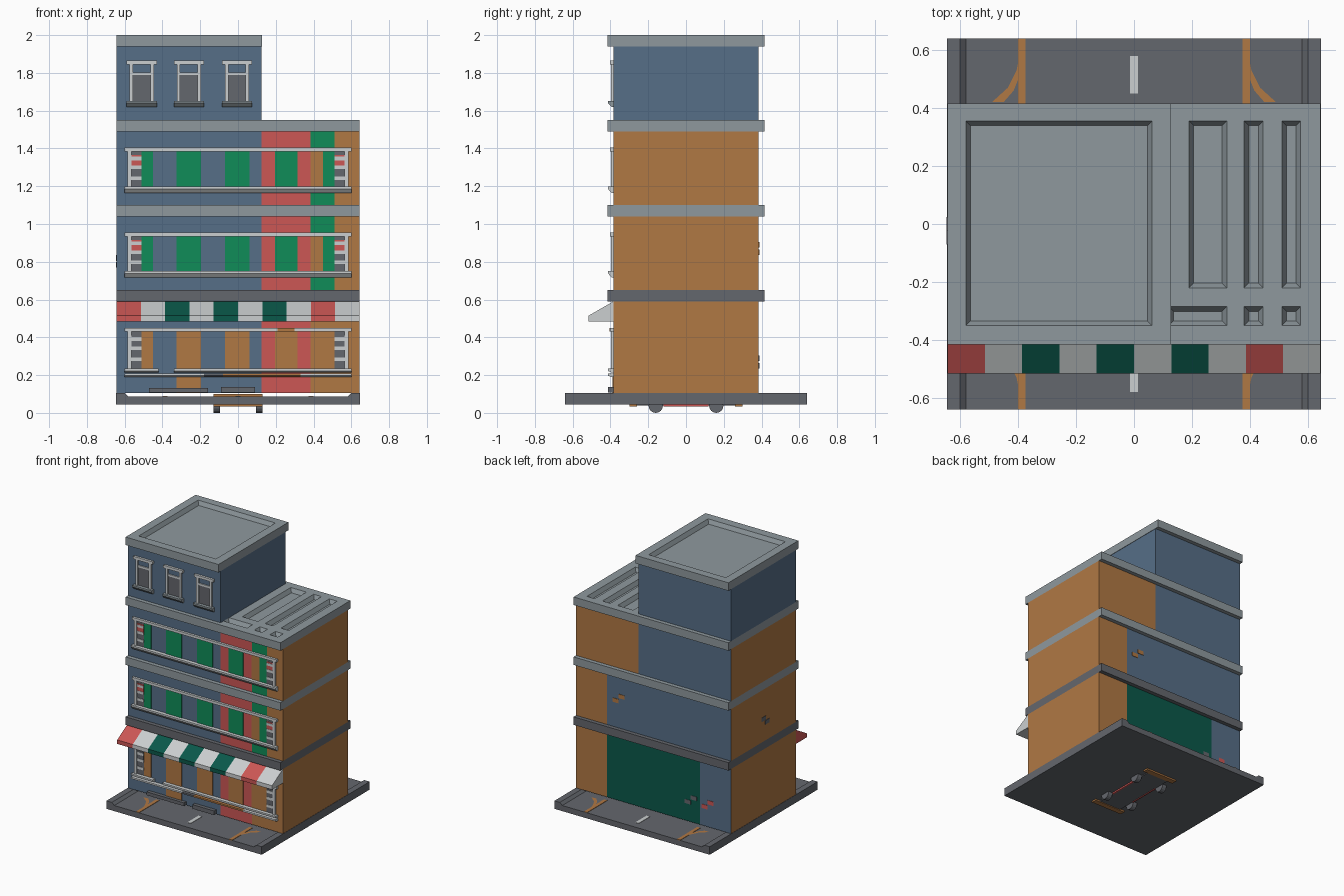
import bpy, bmesh, math
from mathutils import Vector

if "Cube" in bpy.data.objects:
    bpy.data.objects.remove(bpy.data.objects["Cube"], do_unlink=True)


def material(name, rgb):
    m = bpy.data.materials.new(name)
    m.use_nodes = True
    lin = [((c / 255 + 0.055) / 1.055) ** 2.4 for c in rgb] + [1.0]
    m.diffuse_color = lin
    m.node_tree.nodes["Principled BSDF"].inputs["Base Color"].default_value = lin
    return m


MATS = {n: material(n, c) for n, c in {
    "blue": (86, 110, 135), "orange": (176, 120, 68), "red": (204, 87, 85),
    "green": (16, 140, 88), "dark_green": (10, 88, 74), "white": (203, 207, 208),
    "light_grey": (143, 153, 158), "dark_grey": (100, 103, 109)}.items()}
NAMES = list(MATS)
W, D = 0.643, 0.385          # half width and half depth of the building


def finish(name, bm, *mats):
    bmesh.ops.recalc_face_normals(bm, faces=bm.faces)
    me = bpy.data.meshes.new(name)
    bm.to_mesh(me)
    bm.free()
    for m in mats:
        me.materials.append(MATS[m])
    ob = bpy.data.objects.new(name, me)
    bpy.context.scene.collection.objects.link(ob)
    return ob


def box_mesh(x, y, z):
    bm = bmesh.new()
    bmesh.ops.create_cube(bm, size=1)
    for v in bm.verts:
        v.co = Vector([(a + b) / 2 + c * (b - a) for (a, b), c in zip((x, y, z), v.co)])
    return bm


def box(name, x, y, z, mat):
    return finish(name, box_mesh(x, y, z), mat)


def prism(name, pts, x, mat):
    """Extrude a (y, z) profile along x."""
    bm = bmesh.new()
    f = bm.faces.new([bm.verts.new((x[0], *p)) for p in pts])
    ext = bmesh.ops.extrude_face_region(bm, geom=[f])["geom"]
    bmesh.ops.translate(bm, vec=(x[1] - x[0], 0, 0),
                        verts=[v for v in ext if isinstance(v, bmesh.types.BMVert)])
    return finish(name, bm, mat)


def cut(bm, axis, values):
    for c in values:
        co, no = Vector(), Vector()
        co[axis], no[axis] = c, 1
        bmesh.ops.bisect_plane(bm, geom=bm.verts[:] + bm.edges[:] + bm.faces[:],
                               plane_co=co, plane_no=no)


def pick(bands, x):
    """Colour of the first band whose right limit lies beyond x."""
    return next(m for limit, m in bands if x < limit)


def storey(name, z, front, back, side):
    bm = box_mesh((-W, W), (-D, D), z)
    cut(bm, 0, sorted({b[0] for b in front + back if b[0] < W}))
    bm.normal_update()
    for f in bm.faces:
        x = f.calc_center_median().x
        m = side
        if f.normal.y < -0.5:
            m = pick(front, x)
        elif f.normal.y > 0.5:
            m = pick(back, x)
        f.material_index = NAMES.index(m)
    finish(name, bm, *NAMES)


def roof(name, x, z, recesses):
    bm = box_mesh(x, (-0.415, 0.415), z)
    cut(bm, 0, sorted({v for r in recesses for v in r[:2]}))
    cut(bm, 1, sorted({v for r in recesses for v in r[2:]}))
    bm.normal_update()
    for x0, x1, y0, y1 in recesses:
        region = [f for f in bm.faces if f.normal.z > 0.9
                  and x0 < f.calc_center_median().x < x1
                  and y0 < f.calc_center_median().y < y1
                  and f.calc_center_median().z > z[1] - 0.001]
        bmesh.ops.inset_region(bm, faces=region, thickness=0.016, depth=-0.03,
                               use_even_offset=True)
    finish(name, bm, "light_grey")


# Ground slab with raised kerbs
bm = bmesh.new()
half = [(0.645, 0.045), (0.645, 0.105), (0.6, 0.105), (0.58, 0.087)]
outline = half + [(-x, z) for x, z in reversed(half)]
f = bm.faces.new([bm.verts.new((x, -0.64, z)) for x, z in outline])
ext = bmesh.ops.extrude_face_region(bm, geom=[f])["geom"]
bmesh.ops.translate(bm, vec=(0, 1.28, 0),
                    verts=[v for v in ext if isinstance(v, bmesh.types.BMVert)])
finish("ground_slab", bm, "dark_grey")

# Road markings
ROAD = (0.085, 0.09)
for sy in (-1, 1):
    box("road_dash", (-0.014, 0.014), sorted((sy * 0.45, sy * 0.58)), ROAD, "white")
    for sx in (-1, 1):
        box("lane_line", sorted((sx * 0.374, sx * 0.4)), sorted((sy * 0.4, sy * 0.64)),
            ROAD, "orange")
        bm = bmesh.new()
        arc = [(0.39, 0.6), (0.405, 0.53), (0.435, 0.47), (0.49, 0.42),
               (0.45, 0.42), (0.415, 0.46), (0.395, 0.51)]
        bm.faces.new([bm.verts.new((sx * x, sy * y, ROAD[1])) for x, y in arc])
        ob = finish("lane_curve", bm, "orange")
        if ob.data.polygons[0].normal.z < 0:
            ob.data.flip_normals()

# Vehicle below the floor
box("vehicle_chassis", (-0.09, 0.09), (-0.26, 0.26), (0.038, 0.1), "dark_grey")
for s in (-1, 1):
    box("vehicle_bumper", (-0.13, 0.13), sorted((s * 0.26, s * 0.3)), (0.033, 0.1), "orange")
    box("vehicle_sill", sorted((s * 0.085, s * 0.095)), (-0.12, 0.12), (0.034, 0.06), "red")
    for y in (-0.16, 0.16):
        bm = bmesh.new()
        bmesh.ops.create_cone(bm, cap_ends=True, segments=16, radius1=0.038,
                              radius2=0.038, depth=0.035)
        for v in bm.verts:
            v.co = Vector((v.co.z + s * 0.112, v.co.x + y, v.co.y + 0.038))
        finish("vehicle_wheel", bm, "dark_grey")

# Storeys
upper = [(0.125, "blue"), (0.385, "red"), (0.51, "green"), (W, "orange")]
storey("ground_storey", (0.105, 0.59), [(0.125, "blue"), (0.385, "red"), (W, "orange")],
       [(-0.385, "blue"), (0.385, "dark_green"), (W, "orange")], "orange")
storey("second_storey", (0.65, 1.04), upper, [(0.385, "blue"), (W, "orange")], "orange")
storey("third_storey", (1.10, 1.49), upper, [(0.125, "blue"), (W, "orange")], "orange")
box("tower", (-W, 0.125), (-D, D), (1.55, 1.94), "blue")

# Floor bands and recessed roofs
box("lower_band", (-W, W), (-0.415, 0.415), (0.59, 0.65), "dark_grey")
box("middle_band", (-W, W), (-0.415, 0.415), (1.04, 1.10), "light_grey")
slots = [(0.19, 0.32), (0.38, 0.445), (0.51, 0.575)]
roof("lower_roof", (-W, W), (1.49, 1.55),
     [(*s, -0.22, 0.355) for s in slots]
     + [(*s, -0.35, -0.285) for s in [(0.12, 0.32)] + slots[1:]])
roof("tower_roof", (-W, 0.128), (1.94, 2.0), [(-0.58, 0.062, -0.35, 0.355)])


def plate(name, x, z, mat, t=0.004):
    box(name, x, (-D - t, -D + 0.005), z, mat)


def sill(name, x, z0, z1, mat):
    prism(name, [(-D + 0.005, z0), (-D + 0.005, z1), (-0.413, z1), (-0.413, z1 - 0.012),
                 (-0.395, z0)], x, mat)


# Long window bays
def bay(z0, z1, panel, accent):
    for x in [(-0.51, -0.45), (-0.325, -0.195), (-0.07, 0.06), (0.195, 0.315), (0.45, 0.51)]:
        plate("window_panel", x, (z0, z1), panel)
    plate("window_gap", (0.385, 0.45), (z0, z1), "orange")
    plate("window_lintel", (-0.6, 0.6), (z1, z1 + 0.02), "white", 0.017)
    h = z1 - z0
    for s in (-1, 1):
        ends = sorted((s * 0.51, s * 0.57))
        plate("end_glass", ends, (z0, z1), "dark_grey")
        plate("end_accent", ends, (z0 + 0.55 * h, z0 + 0.9 * h), accent, 0.006)
        for k in (0.2, 0.5, 0.75):
            plate("end_bar", ends, (z0 + k * h, z0 + (k + 0.1) * h), "white", 0.008)
        plate("end_post", sorted((s * 0.565, s * 0.585)), (z0, z1), "white", 0.013)


bay(1.195, 1.385, "green", "red")
bay(0.75, 0.935, "green", "red")
bay(0.235, 0.43, "orange", "dark_grey")
for z in (1.165, 0.718):
    sill("window_sill", (-0.6, 0.6), z, z + 0.033, "white")

# Shopfront ledges, door and steps
for x in [(-0.6, -0.42), (-0.34, 0.6)]:
    sill("shop_sill", x, 0.214, 0.234, "white")
for x, m in [((-0.6, -0.18), "white"), ((-0.18, -0.08), "dark_grey"),
             ((-0.08, 0.33), "orange"), ((0.33, 0.6), "white")]:
    sill("shop_ledge", x, 0.19, 0.209, m)
plate("shop_door", (-0.325, -0.195), (0.105, 0.19), "orange")
plate("shop_sign_strip", (0.21, 0.3), (0.43, 0.45), "orange", 0.02)
for x, z in [((-0.47, -0.16), 0.132), ((-0.09, 0.09), 0.138)]:
    box("door_step", x, (-0.412, -D), (0.107, z), "dark_grey")

# Striped awning
step = 2 * W / 10
stripes = ["red", "white", "dark_green", "white", "dark_green",
           "white", "dark_green", "white", "red", "white"]
for i, m in enumerate(stripes):
    prism("awning_stripe", [(-D, 0.59), (-0.515, 0.515), (-0.515, 0.485), (-D, 0.485)],
          (-W + i * step, -W + (i + 1) * step), m)

# Tower windows
for c in (-0.51, -0.26, -0.005):
    plate("tower_glass", (c - 0.05, c + 0.05), (1.65, 1.79), "dark_grey")
    plate("tower_crossbar", (c - 0.05, c + 0.05), (1.788, 1.803), "white", 0.008)
    plate("tower_lintel", (c - 0.08, c + 0.08), (1.845, 1.865), "white", 0.017)
    for s in (-1, 1):
        plate("tower_post", sorted((c + s * 0.046, c + s * 0.064)), (1.65, 1.845), "white", 0.012)
    sill("tower_sill", (c - 0.08, c + 0.08), 1.62, 1.652, "light_grey")

# Exposed brick patches on the back and left walls
for x, z, m in [(0.29, 0.87, "orange"), (-0.31, 0.27, "dark_grey"), (-0.45, 0.27, "red")]:
    for dx, dz in ((0.025, -0.02), (-0.025, 0.02)):
        box("back_brick", (x + dx - 0.025, x + dx + 0.025), (D - 0.005, D + 0.003),
            (z + dz - 0.015, z + dz + 0.015), m)
for dy, dz in ((0.02, 0.02), (-0.025, -0.015)):
    box("left_brick", (-W - 0.003, -W + 0.005), (dy - 0.045, dy + 0.005),
        (0.785 + dz, 0.815 + dz), "dark_grey")
